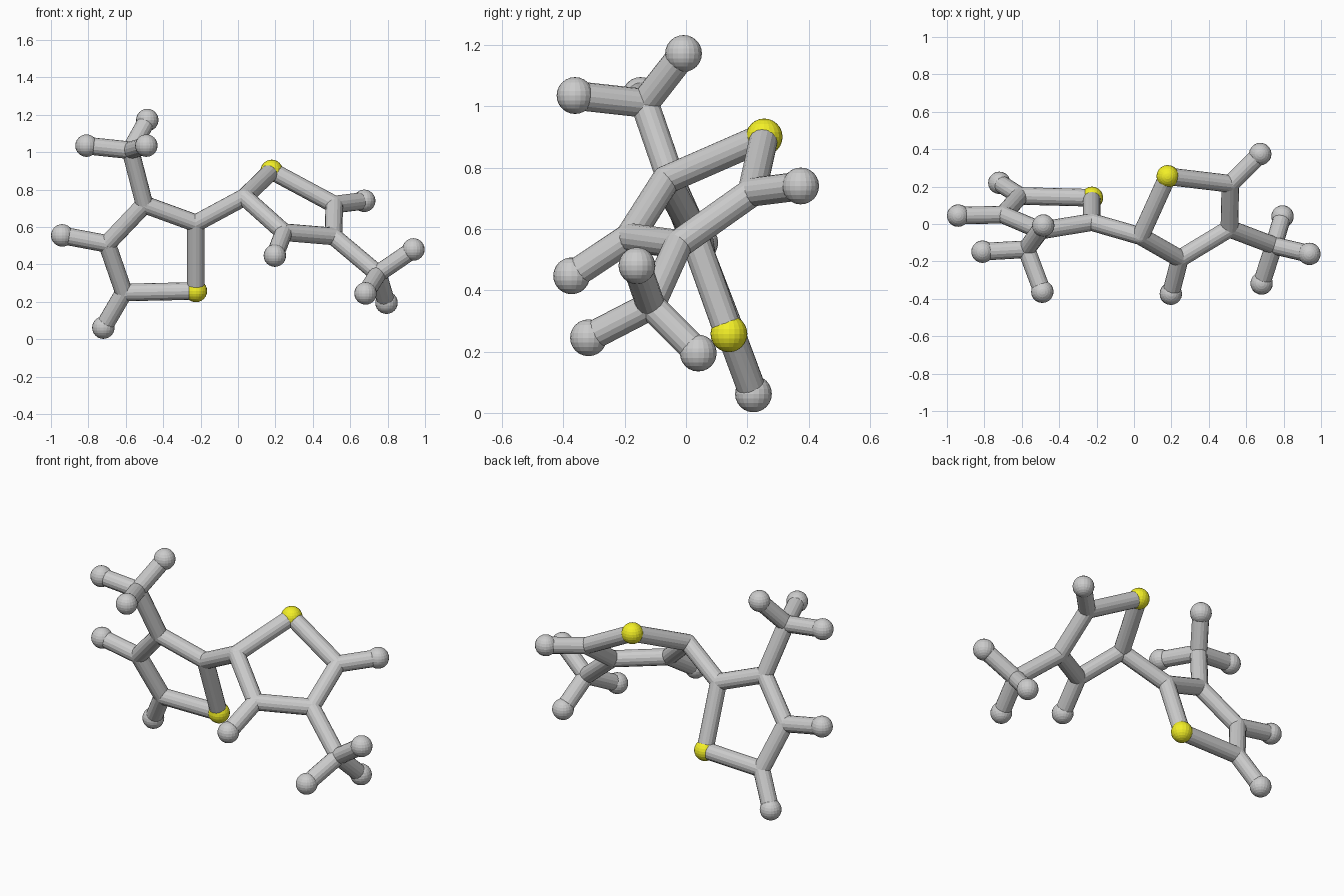
import bpy
from mathutils import Vector

if "Cube" in bpy.data.objects:
    bpy.data.objects.remove(bpy.data.objects["Cube"])

BOND_R, END_R = 0.047, 0.06

# Joint positions: two five-sided rings, each with a three-pronged branch
J = {
    # left ring
    "la": (-0.225, 0.14, 0.258), "lb": (-0.225, 0.01, 0.62), "lc": (-0.50, -0.035, 0.72),
    "ld": (-0.70, 0.05, 0.51), "le": (-0.61, 0.15, 0.25),
    "l_end1": (-0.72, 0.22, 0.062), "l_end2": (-0.94, 0.045, 0.555),
    "l_fork": (-0.575, -0.135, 1.01),
    "l_tip1": (-0.81, -0.148, 1.035), "l_tip2": (-0.485, -0.008, 1.172), "l_tip3": (-0.49, -0.362, 1.035),
    # right ring
    "ra": (0.18, 0.255, 0.90), "rb": (0.035, -0.065, 0.76), "rc": (0.245, -0.185, 0.572),
    "rd": (0.51, -0.025, 0.55), "re": (0.515, 0.215, 0.72),
    "r_end1": (0.675, 0.374, 0.74), "r_end2": (0.197, -0.373, 0.447),
    "r_fork": (0.748, -0.115, 0.35),
    "r_tip1": (0.938, -0.16, 0.48), "r_tip2": (0.682, -0.318, 0.245), "r_tip3": (0.794, 0.04, 0.195),
}
J = {k: Vector(v) for k, v in J.items()}

yellow = bpy.data.materials.new("yellow")
yellow.diffuse_color = (0.9, 0.87, 0.02, 1)
yellow.use_nodes = True
yellow.node_tree.nodes["Principled BSDF"].inputs["Base Color"].default_value = yellow.diffuse_color


def ball(name, key, r, mat=None):
    bpy.ops.mesh.primitive_uv_sphere_add(segments=20, ring_count=12, radius=r, location=J[key])
    ob = bpy.context.object
    ob.name = name
    if mat:
        ob.data.materials.append(mat)


def rod(a, b):
    d = J[b] - J[a]
    bpy.ops.mesh.primitive_cylinder_add(vertices=16, radius=BOND_R, depth=d.length,
                                        location=(J[a] + J[b]) / 2)
    ob = bpy.context.object
    ob.name = f"rod_{a}_{b}"
    ob.rotation_mode = 'QUATERNION'
    ob.rotation_quaternion = d.to_track_quat('Z', 'Y')


for s in "lr":
    # Ring rods
    for p, q in ("ab", "bc", "cd", "de", "ea"):
        rod(s + p, s + q)
    # Three-pronged branch
    rod(s + ("c" if s == "l" else "d"), s + "_fork")
    for i in (1, 2, 3):
        rod(s + "_fork", f"{s}_tip{i}")
    # Single stubs
    rod(s + "e", s + "_end1")
    rod(s + ("d" if s == "l" else "c"), s + "_end2")
# Rod joining the rings
rod("lb", "rb")

# Balls: yellow ring corners, larger free ends, rod-sized elbows
for k in J:
    if k in ("la", "ra"):
        ball("yellow_ball_" + k, k, END_R, yellow)
    elif "tip" in k or "end" in k:
        ball("end_ball_" + k, k, END_R)
    else:
        ball("elbow_" + k, k, BOND_R)
